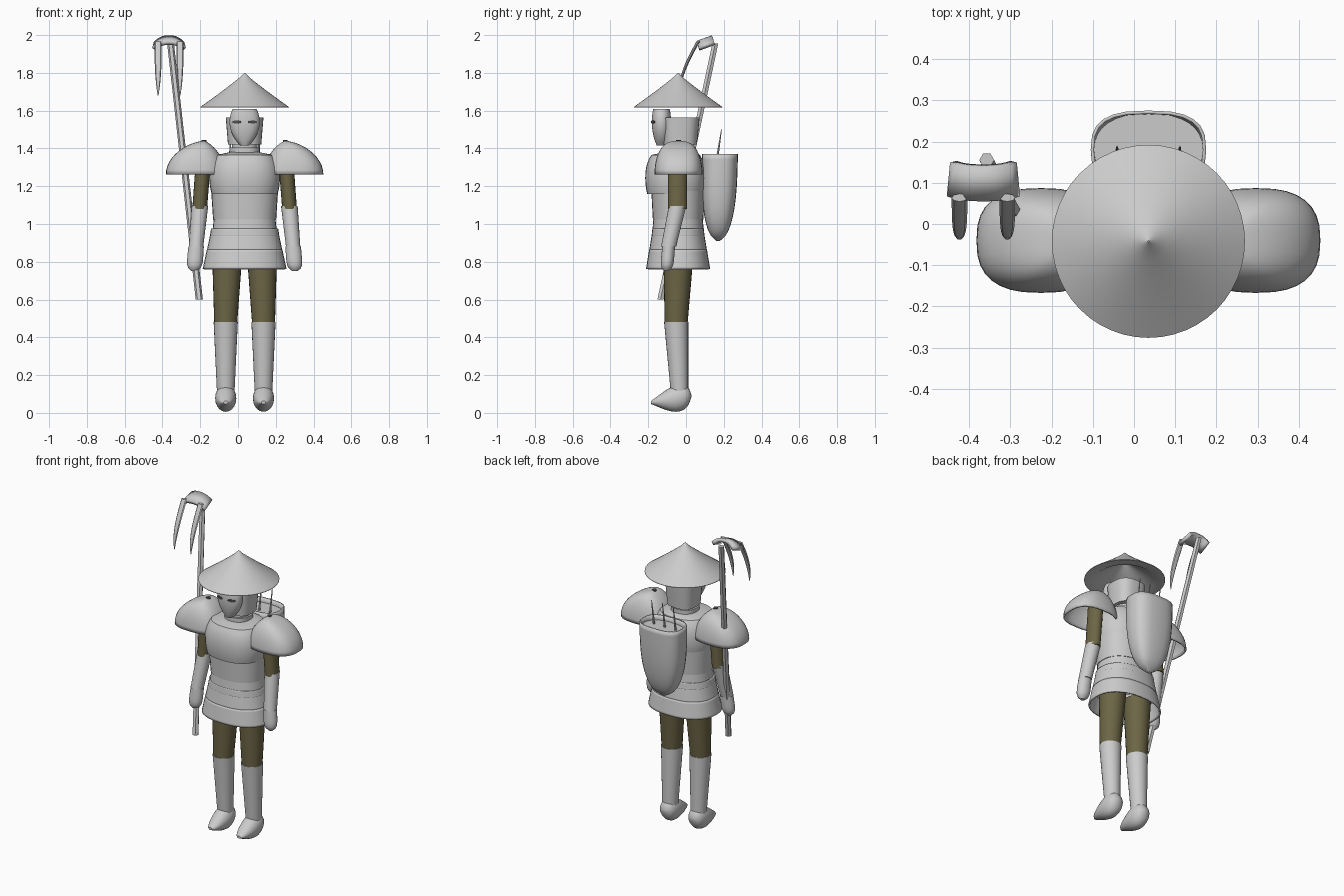
import bpy, bmesh
from math import sin, cos, pi, copysign, radians
from mathutils import Vector

if "Cube" in bpy.data.objects:
    bpy.data.objects.remove(bpy.data.objects["Cube"])

BODY_X = 0.035  # the body stands beside the origin, balancing the rake


def make_material(name, red, green, blue):
    mat = bpy.data.materials.new(name)
    mat.use_nodes = True
    colour = (red, green, blue, 1)
    mat.diffuse_color = colour
    shader = next(node for node in mat.node_tree.nodes if node.type == 'BSDF_PRINCIPLED')
    shader.inputs["Base Color"].default_value = colour
    return mat


GREY = make_material("light grey armour", 0.6, 0.6, 0.6)
OLIVE = make_material("olive cloth", 0.15, 0.13, 0.06)
DARK = make_material("dark slit", 0.08, 0.08, 0.08)


def finish(bm, name, mat, thickness):
    bmesh.ops.recalc_face_normals(bm, faces=bm.faces)
    mesh = bpy.data.meshes.new(name)
    bm.to_mesh(mesh)
    bm.free()
    mesh.materials.append(mat)
    mesh.shade_smooth()
    mesh.set_sharp_from_angle(angle=radians(35))
    part = bpy.data.objects.new(name, mesh)
    bpy.context.scene.collection.objects.link(part)
    if thickness:
        shell = part.modifiers.new("thickness", 'SOLIDIFY')
        shell.thickness = thickness
        shell.offset = -1
    return part


def steps(count):
    return [i / count for i in range(count + 1)]


def signed_power(value, power):
    return copysign(abs(value) ** power, value)


def loft(name, rings, mat=GREY, sides=32, square=2, first=True, last=True, thickness=0, across=Vector((0, 1, 0))):
    """Skin superellipse rings, each a centre, a half width and a half depth along 'across'."""
    bm = bmesh.new()
    loops = []
    for centre, width, depth in rings:
        loop = []
        for i in range(sides):
            angle = 2 * pi * i / sides
            u = signed_power(cos(angle), 2 / square) * width
            v = signed_power(sin(angle), 2 / square) * depth
            loop.append(bm.verts.new(centre + Vector((u, 0, 0)) + across * v))
        loops.append(loop)
    for lower, upper in zip(loops, loops[1:]):
        for i in range(sides):
            j = (i + 1) % sides
            bm.faces.new((lower[i], lower[j], upper[j], upper[i]))
    if first:
        bm.faces.new(loops[0])
    if last:
        bm.faces.new(loops[-1])
    return finish(bm, name, mat, thickness)


def limb(name, start, end, start_radius, end_radius, flatness=1, rounded=False, **options):
    """Straight tapered tube between two joints, optionally rounded off at its end."""
    rings = []
    for t in steps(8):
        radius = start_radius + (end_radius - start_radius) * t
        if rounded:
            radius *= max(1 - t ** 6, 0.1) ** 0.5
        rings.append((start.lerp(end, t), radius, radius * flatness))
    return loft(name, rings, **options)


def on_body(x, y, z):
    return Vector((BODY_X + x, y, z))


def plate(name, bottom, top, bottom_width, top_width, y=-0.042, flatness=0.8, **options):
    limb(name, on_body(0, y, bottom), on_body(0, y, top), bottom_width, top_width, flatness, square=2.3, **options)


# Chest, swelling above the waist and closing towards the neck
chest = []
for t in steps(10):
    width = 0.19 - 0.04 * t ** 4 - 0.015 * (1 - t) ** 4
    chest.append((on_body(0, -0.055, 1.16 + 0.205 * t), width, width * 0.86))
chest.append((on_body(0, -0.04, 1.38), 0.08, 0.08))
loft("chest_plate", chest, square=2.4)

# Waist plates and flared skirt
plate("collar", 1.37, 1.405, 0.08, 0.08, flatness=1)
plate("neck", 1.39, 1.44, 0.068, 0.068, flatness=1)
plate("abdomen_plate", 1.025, 1.175, 0.167, 0.177)
plate("waist_band", 0.965, 1.03, 0.17, 0.163)
for name, bottom, top, bottom_width, top_width in (
        ("skirt_upper", 0.935, 0.975, 0.184, 0.178),
        ("skirt_middle", 0.86, 0.945, 0.2, 0.182),
        ("skirt_lower", 0.762, 0.865, 0.222, 0.2)):
    plate(name, bottom, top, bottom_width, top_width, flatness=0.765, first=False, last=False, thickness=0.01)

# Helmet and mask
limb("helmet", on_body(0, -0.03, 1.42), on_body(0, -0.028, 1.565), 0.088, 0.1, square=2.7)
mask = []
for t in steps(12):
    width = 0.08 * sin(pi * (0.05 + 0.7 * t)) ** 0.7
    mask.append((on_body(0, -0.13, 1.415 + 0.195 * t), width, 0.015 + 0.45 * width))
loft("face_mask", mask, square=2.2)

# Conical hat, hollow beneath with a flat rim
HAT_RADIUS, HAT_TOP = 0.234, 1.8
hat = [(on_body(0, -0.042, HAT_TOP - 0.18 * t ** 0.92), HAT_RADIUS * t, HAT_RADIUS * t)
       for t in steps(10)[1:]]
hat.insert(0, (on_body(0, -0.042, HAT_TOP), 0.002, 0.002))
for z, radius in ((1.617, HAT_RADIUS), (1.622, 0.17), (1.74, 0.002)):
    hat.append((on_body(0, -0.042, z), radius, radius))
loft("straw_hat", hat, sides=48)

# Paired parts
for side, sign in (("left", 1), ("right", -1)):
    def joint(x, y, z):
        return on_body(sign * x, y, z)

    # Eye slit
    eye_centre = Vector((0, 0.004, 0))
    eye = limb(side + "_eye", -eye_centre, eye_centre, 0.024, 0.024, 0.33,
               mat=DARK, sides=12, across=Vector((0, 0, 1)))
    eye.location = joint(0.042, -0.174, 1.54)
    eye.rotation_euler.z = sign * 0.36

    # Hollow domed shoulder guard, its crown set towards the neck
    guard = []
    for t in steps(12):
        reach = max(cos(t * pi / 2), 0.02)
        guard.append((joint(0.215 + 0.045 * reach, -0.04, 1.262 + 0.178 * sin(t * pi / 2)),
                      0.157 * reach ** 1.3, 0.127 * reach ** 0.7))
    loft(side + "_shoulder_guard", guard, square=2.6, first=False, thickness=0.01)
    limb(side + "_shoulder_stud", joint(0.215, -0.04, 1.436), joint(0.215, -0.04, 1.444),
         0.013, 0.013, mat=DARK, sides=12)

    # Arm
    shoulder, elbow = joint(0.215, -0.045, 1.38), joint(0.238, -0.045, 1.08)
    wrist, fingers = joint(0.257, -0.092, 0.88), joint(0.267, -0.103, 0.75)
    limb(side + "_upper_arm", shoulder, elbow, 0.04, 0.039, 1.3, mat=OLIVE, sides=20)
    limb(side + "_forearm", elbow.lerp(shoulder, 0.05), wrist, 0.044, 0.038, 1.05, sides=20)
    limb(side + "_hand", wrist, fingers, 0.041, 0.044, 0.82, rounded=True, sides=20)

    # Leg
    hip, knee, ankle = joint(0.092, -0.04, 0.84), joint(0.1, -0.052, 0.48), joint(0.1, -0.034, 0.1)
    limb(side + "_thigh", hip, knee, 0.08, 0.061, mat=OLIVE, sides=24)
    limb(side + "_shin_guard", knee, ankle, 0.064, 0.046, sides=24)

    # Foot, tall at the instep and tapering to the toe
    foot = []
    for t in steps(16):
        height = 0.008 + 0.064 * sin(pi * t ** 0.6)
        width = 0.012 + 0.044 * abs(sin(pi * t ** 0.7)) ** 0.6
        foot.append((joint(0.1, 0.028 - 0.213 * t, 0.09 - 0.035 * t), width, height))
    loft(side + "_foot", foot, sides=20, across=Vector((0, 0, 1)))

# Back basket with a rounded base, its filling and three sticks
basket = []
for t in steps(16):
    scale = max(1 - t ** 3, 0.01) ** 0.5
    basket.append((on_body(0, 0.18 - 0.01 * t, 1.37 - 0.46 * t), 0.14 * scale, 0.095 * scale))
loft("basket", basket, sides=24, square=2.8, first=False, thickness=0.008)
plate("basket_filling", 1.31, 1.34, 0.132, 0.132, y=0.18, flatness=0.67)
for offset in (-0.076, 0, 0.076):
    limb("basket_stick", on_body(offset, 0.162, 1.33), on_body(offset, 0.188, 1.5), 0.007, 0.002, sides=8)

# Long rake: six-sided shaft and arched head
limb("rake_shaft", Vector((-0.205, -0.135, 0.6)), Vector((-0.357, 0.155, 1.955)), 0.019, 0.018, sides=6)
bm = bmesh.new()
edges = []
for t in steps(12):
    u = 2 * t - 1
    drop = abs(u) ** 2.5
    middle = Vector((-0.365 + 0.085 * u, 0.096 + 0.012 * drop, 1.984 - 0.036 * drop))
    slant = Vector((-0.004 * u, 0.041, 0.015))
    edges.append((bm.verts.new(middle - slant), bm.verts.new(middle + slant)))
for (front, back), (next_front, next_back) in zip(edges, edges[1:]):
    bm.faces.new((front, next_front, next_back, back))
finish(bm, "rake_head", GREY, 0.022)

# Curved rake tines, narrowing to a point
for x in (-0.423, -0.307):
    tine = []
    for t in steps(8):
        width = 0.002 + 0.017 * (1 - t ** 3)
        tine.append((Vector((x, 0.064 - 0.1 * sin(t * pi / 2), 1.965 - 0.285 * t)), width, width / 2))
    loft("rake_tine", tine, sides=8)
